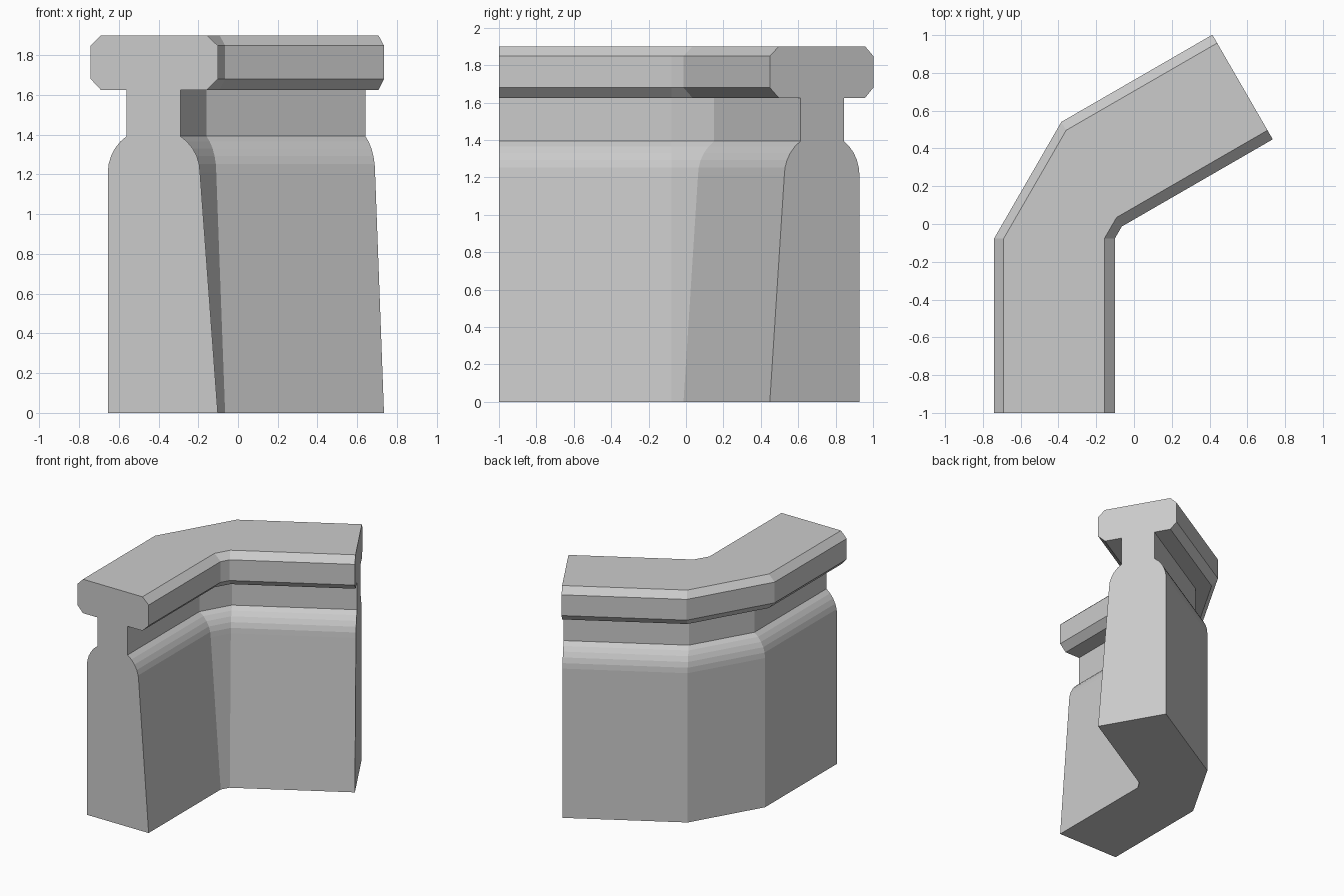
import bpy, bmesh
from math import sin, cos, radians
from mathutils import Vector, Matrix

if "Cube" in bpy.data.objects:
    bpy.data.objects.remove(bpy.data.objects["Cube"])

# Bend pivot, bend angle and straight leg length
PIVOT = Vector((-0.028, -0.077, 0))
BEND = radians(60)
LEG = 0.923


def shoulder(x_body, x_neck, z0=1.21, z1=1.393, steps=5):
    """Rounded shoulder from the body up to the neck (54 degree arc)."""
    a = radians(54)
    pts = []
    for i in range(steps + 1):
        t = a * i / steps
        f = (1 - cos(t)) / (1 - cos(a))
        g = sin(t) / sin(a)
        pts.append((x_body + (x_neck - x_body) * f, z0 + (z1 - z0) * g))
    return pts


# Wall cross-section: battered inner face, narrow neck, chamfered coping
profile = [(-0.655, 0)] + shoulder(-0.655, -0.56) + [
    (-0.56, 1.625), (-0.69, 1.625), (-0.741, 1.68), (-0.741, 1.848), (-0.69, 1.9),
    (-0.157, 1.9), (-0.1015, 1.848), (-0.1015, 1.68), (-0.157, 1.625), (-0.29, 1.625),
] + shoulder(-0.191, -0.29)[::-1] + [(-0.1015, 0)]

# Stations: front end, bend start, bend end, far end
stations = [(0, -LEG), (0, 0), (BEND, 0), (BEND, LEG)]
bm = bmesh.new()
rings = []
for ang, dist in stations:
    rot = Matrix.Rotation(-ang, 3, 'Z')
    rings.append([bm.verts.new(PIVOT + rot @ Vector((x - PIVOT.x, dist, z)))
                  for x, z in profile])

# Skin between stations, then close both ends
n = len(profile)
for a, b in zip(rings, rings[1:]):
    for i in range(n):
        j = (i + 1) % n
        bm.faces.new((a[i], a[j], b[j], b[i]))
bm.faces.new(rings[0])
bm.faces.new(rings[-1][::-1])
bmesh.ops.recalc_face_normals(bm, faces=bm.faces)

mesh = bpy.data.meshes.new("bent_parapet_wall")
bm.to_mesh(mesh)
bm.free()
wall = bpy.data.objects.new("bent_parapet_wall", mesh)
bpy.context.collection.objects.link(wall)
